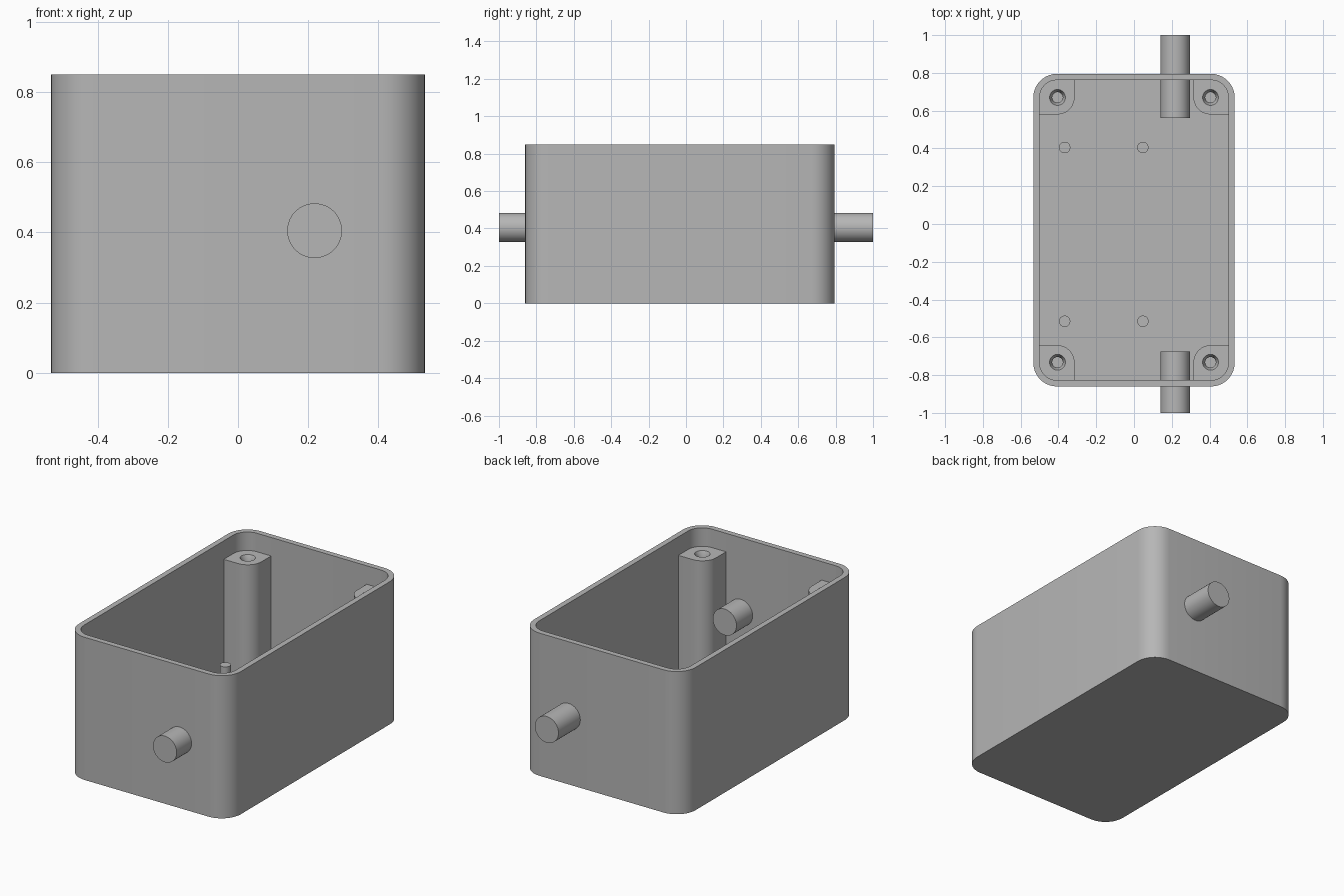
import bpy, bmesh, math

if "Cube" in bpy.data.objects:
    bpy.data.objects.remove(bpy.data.objects["Cube"])

grey = bpy.data.materials.new("plain grey")
grey.diffuse_color = (0.47, 0.47, 0.47, 1)
grey.use_nodes = True
grey.node_tree.nodes["Principled BSDF"].inputs["Base Color"].default_value = grey.diffuse_color

STEPS = 10                      # points per rounded corner
N = 4 * STEPS


def rounded(x0, x1, y0, y1, radii, z):
    """Rounded rectangle loop; radii start at the +x+y corner, counter-clockwise."""
    signs = ((1, 1), (-1, 1), (-1, -1), (1, -1))
    pts = []
    for k, ((sx, sy), r) in enumerate(zip(signs, radii)):
        cx = x1 - r if sx > 0 else x0 + r
        cy = y1 - r if sy > 0 else y0 + r
        for j in range(STEPS):
            a = math.radians(90) * (k + j / (STEPS - 1))
            pts.append((cx + r * math.cos(a), cy + r * math.sin(a), z))
    return pts


def circle(r, z):
    return [(r * math.cos(2 * math.pi * (i + 0.5) / N),
             r * math.sin(2 * math.pi * (i + 0.5) / N), z) for i in range(N)]


def loft(name, loops, place=lambda p: p):
    """Skin a series of loops and cap both ends."""
    bm = bmesh.new()
    rings = [[bm.verts.new(place(p)) for p in loop] for loop in loops]
    for a, b in zip(rings, rings[1:]):
        for i in range(N):
            j = (i + 1) % N
            bm.faces.new((a[i], a[j], b[j], b[i]))
    bm.faces.new(rings[0][::-1])
    bm.faces.new(rings[-1])
    bmesh.ops.recalc_face_normals(bm, faces=bm.faces)
    for f in bm.faces:
        f.smooth = True
    mesh = bpy.data.meshes.new(name)
    bm.to_mesh(mesh)
    bm.free()
    mesh.set_sharp_from_angle(angle=math.radians(35))
    mesh.materials.append(grey)
    obj = bpy.data.objects.new(name, mesh)
    bpy.context.collection.objects.link(obj)
    return obj


# Open box: outer wall, rim, inner wall, floor
HX, Y0, Y1, H, WALL, FLOOR = 0.533, -0.86, 0.795, 0.85, 0.033, 0.035


def outer(z):
    return rounded(-HX, HX, Y0, Y1, [0.125] * 4, z)


def inner(z):
    return rounded(-HX + WALL, HX - WALL, Y0 + WALL, Y1 - WALL, [0.092] * 4, z)


loft("box_shell", [outer(0), outer(H), inner(H), inner(FLOOR)])

# Corner screw posts with countersunk holes, slightly sunk into the walls
POST_TOP = 0.74


def post_outline(z):
    return rounded(-0.09, 0.11, -0.09, 0.11, (0.1, 0.004, 0.09, 0.004), z)


post_loops = [post_outline(0.02), post_outline(POST_TOP), circle(0.042, POST_TOP),
              circle(0.028, POST_TOP - 0.03), circle(0.028, POST_TOP - 0.35)]
for sx, side in ((-1, "left"), (1, "right")):
    for sy, y, end in ((-1, -0.732, "front"), (1, 0.67, "back")):
        loft(f"screw_post_{end}_{side}", post_loops,
             lambda p: (sx * (0.405 + p[0]), y + sy * p[1], p[2]))

# Small mounting pegs on the floor
for x, side in ((-0.367, "left"), (0.047, "right")):
    for y, end in ((-0.515, "front"), (0.405, "back")):
        loft(f"peg_{end}_{side}", [circle(0.03, 0.02), circle(0.03, 0.215)],
             lambda p: (x + p[0], y + p[1], p[2]))

# Cable stubs passing through the end walls
for end, a, b in (("front", -1.0, -0.675), ("back", 0.56, 1.0)):
    loft(f"cable_{end}", [circle(0.078, a), circle(0.078, b)],
         lambda p: (0.218 + p[0], p[2], 0.405 + p[1]))
